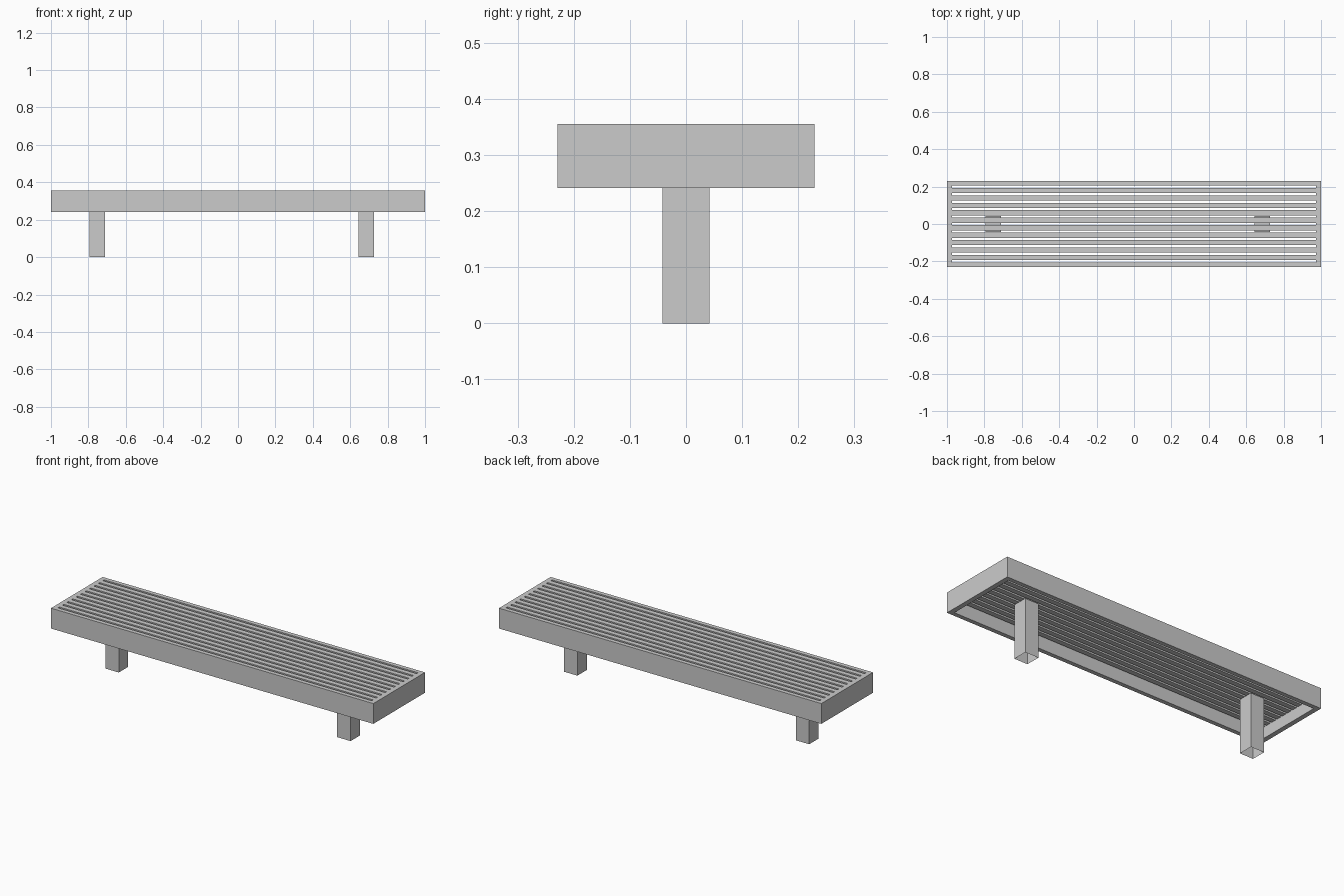
import bpy
import bmesh
from mathutils import Matrix, Vector

cube = bpy.data.objects.get("Cube")
if cube:
    bpy.data.objects.remove(cube, do_unlink=True)

# Overall sizes
HALF_X, HALF_Y = 1.0, 0.229
INNER_X, INNER_Y = 0.973, 0.205
SEAT_BOTTOM, SLAT_BOTTOM, SEAT_TOP = 0.241, 0.304, 0.355
GAP, SLAT_COUNT = 0.012, 10
LEG_WIDTH = 0.083

grey = bpy.data.materials.new("plain grey")
grey.use_nodes = True
colour = (0.6, 0.6, 0.6, 1.0)
grey.diffuse_color = colour
grey.node_tree.nodes["Principled BSDF"].inputs["Base Color"].default_value = colour


def add_object(name, bm):
    bmesh.ops.recalc_face_normals(bm, faces=bm.faces)
    mesh = bpy.data.meshes.new(name)
    bm.to_mesh(mesh)
    bm.free()
    mesh.materials.append(grey)
    obj = bpy.data.objects.new(name, mesh)
    bpy.context.collection.objects.link(obj)
    return obj


def add_box(name, low, high, open_bottom=False):
    low, high = Vector(low), Vector(high)
    bm = bmesh.new()
    place = Matrix.Translation((low + high) / 2) @ Matrix.Diagonal((*(high - low), 1))
    bmesh.ops.create_cube(bm, size=1, matrix=place)
    if open_bottom:
        bm.faces.ensure_lookup_table()
        lowest = min(bm.faces, key=lambda f: f.calc_center_median().z)
        bmesh.ops.delete(bm, geom=[lowest], context='FACES')
    return add_object(name, bm)


# Seat frame: a rectangular ring extruded upward
bm = bmesh.new()
corners = [(-1, -1), (1, -1), (1, 1), (-1, 1)]
outer = [bm.verts.new((x * HALF_X, y * HALF_Y, SEAT_BOTTOM)) for x, y in corners]
inner = [bm.verts.new((x * INNER_X, y * INNER_Y, SEAT_BOTTOM)) for x, y in corners]
ring = []
for i in range(4):
    j = (i + 1) % 4
    ring.append(bm.faces.new((outer[i], outer[j], inner[j], inner[i])))
raised = bmesh.ops.extrude_face_region(bm, geom=ring, use_keep_orig=True)
top_verts = [g for g in raised["geom"] if isinstance(g, bmesh.types.BMVert)]
bmesh.ops.translate(bm, verts=top_verts, vec=(0, 0, SEAT_TOP - SEAT_BOTTOM))
add_object("seat_frame", bm)

# Seat slats, evenly spaced with a gap on each side
slat_width = (2 * INNER_Y - GAP * (SLAT_COUNT + 1)) / SLAT_COUNT
for i in range(SLAT_COUNT):
    y = -INNER_Y + GAP + i * (slat_width + GAP)
    add_box(f"seat_slat_{i + 1}", (-INNER_X, y, SLAT_BOTTOM),
            (INNER_X, y + slat_width, SEAT_TOP))

# Legs: square tubes, open at the floor
half = LEG_WIDTH / 2
for name, x in (("right_leg", -0.752), ("left_leg", 0.686)):
    add_box(name, (x - half, -half, 0), (x + half, half, SLAT_BOTTOM), open_bottom=True)
